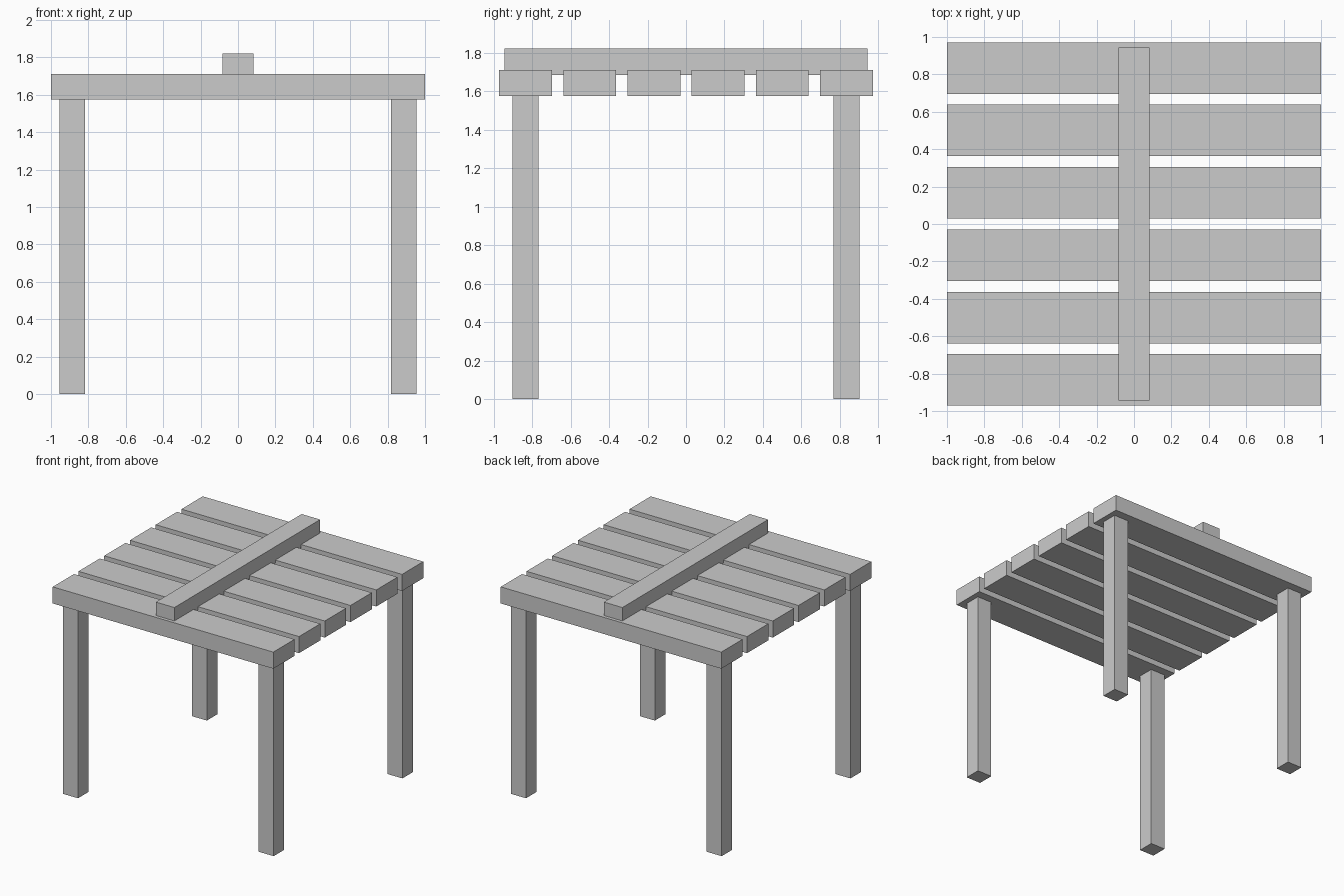
import bpy

if "Cube" in bpy.data.objects:
    bpy.data.objects.remove(bpy.data.objects["Cube"])


def box(name, x, y, z):
    """Axis-aligned box from (min, max) ranges."""
    bpy.ops.mesh.primitive_cube_add(size=1, location=[(a + b) / 2 for a, b in (x, y, z)])
    ob = bpy.context.object
    ob.name = name
    ob.scale = [b - a for a, b in (x, y, z)]
    bpy.ops.object.transform_apply(location=False, rotation=False, scale=True)
    return ob


LEG_TOP, SLAT_TOP = 1.575, 1.711

# Four square legs
for side, sx in (("left", -1), ("right", 1)):
    for end, sy in (("front", -1), ("back", 1)):
        cx, cy, h = sx * 0.887, sy * 0.834, 0.068
        box(f"{end}_{side}_leg", (cx - h, cx + h), (cy - h, cy + h), (0, LEG_TOP))

# Six top slats
for i in range(6):
    cy = (i - 2.5) * 0.3335
    box(f"top_slat_{i + 1}", (-1, 1), (cy - 0.1375, cy + 0.1375), (LEG_TOP, SLAT_TOP))

# Cross beam let slightly into the slats
box("cross_beam", (-0.084, 0.084), (-0.944, 0.944), (1.685, 1.821))
